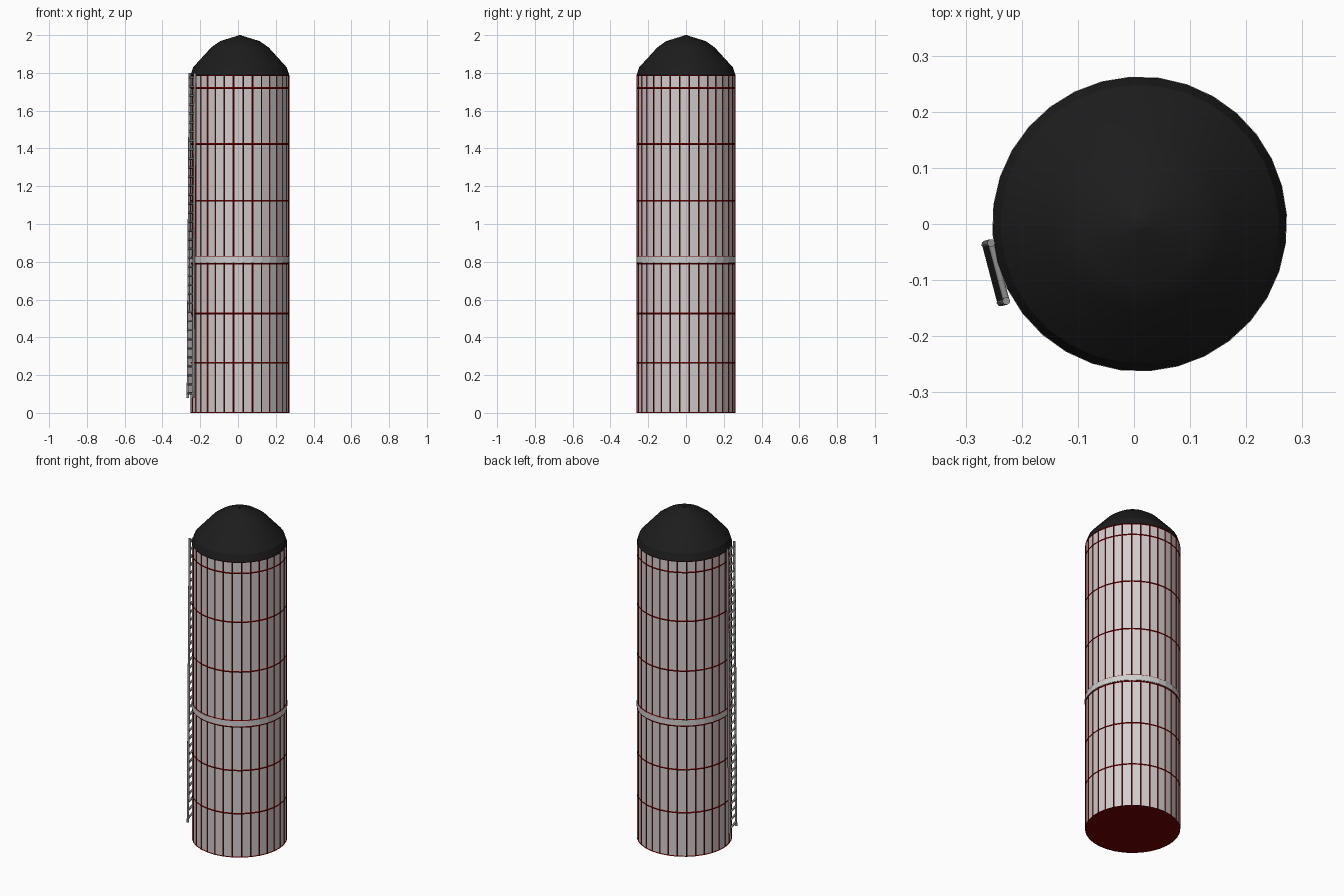
import bpy, bmesh, math
from mathutils import Vector

cube = bpy.data.objects.get("Cube")
if cube:
    bpy.data.objects.remove(cube, do_unlink=True)

CX = 0.01      # silo axis
R = 0.262      # wall radius over the seams
SIDES = 32


def material(name, rgb):
    m = bpy.data.materials.new(name)
    m.use_nodes = True
    m.diffuse_color = (*rgb, 1)
    bsdf = next(n for n in m.node_tree.nodes if n.type == 'BSDF_PRINCIPLED')
    bsdf.inputs["Base Color"].default_value = (*rgb, 1)
    return m


panel_grey = material("panel grey", (0.62, 0.62, 0.62))
seam_red = material("seam dark red", (0.17, 0.0, 0.0))
dome_black = material("dome black", (0.012, 0.012, 0.012))
ladder_grey = material("ladder grey", (0.28, 0.28, 0.28))


def finish(name, bm, mats, smooth=None):
    bmesh.ops.recalc_face_normals(bm, faces=bm.faces)
    mesh = bpy.data.meshes.new(name)
    bm.to_mesh(mesh)
    bm.free()
    ob = bpy.data.objects.new(name, mesh)
    bpy.context.collection.objects.link(ob)
    for m in mats:
        mesh.materials.append(m)
    if smooth:
        bpy.ops.object.select_all(action='DESELECT')
        ob.select_set(True)
        bpy.context.view_layer.objects.active = ob
        bpy.ops.object.shade_smooth_by_angle(angle=math.radians(smooth))


def lathe(profile):
    """Revolve (radius, height) points about the silo axis; return bmesh and rings."""
    bm = bmesh.new()
    angles = [(i + 0.33) * math.tau / SIDES for i in range(SIDES)]
    rings = [[bm.verts.new((CX + r * math.cos(a), r * math.sin(a), z)) for a in angles]
             for r, z in profile]
    for low, high in zip(rings, rings[1:]):
        for i in range(SIDES):
            j = (i + 1) % SIDES
            bm.faces.new((low[i], low[j], high[j], high[i]))
    bm.normal_update()
    return bm, rings


# Wall: every panel is sunk slightly, leaving raised red seams around it
levels = (0, 0.265, 0.526, 0.79, 0.827, 1.123, 1.424, 1.72, 1.788)
bm, rings = lathe([(R, z) for z in levels])
panels = list(bm.faces)
bmesh.ops.inset_individual(bm, faces=panels, thickness=0.0045, depth=-0.003,
                           use_even_offset=True)
for f in bm.faces:
    f.material_index = 1
for f in panels:
    f.material_index = 0
bm.faces.new(rings[0]).material_index = 1
finish("silo_wall", bm, [panel_grey, seam_red])

# Plain belt around the middle, covering the seams behind it
bm, rings = lathe([(R - 0.002, 0.795), (R + 0.001, 0.795),
                   (R + 0.001, 0.827), (R - 0.002, 0.827)])
finish("middle_belt", bm, [panel_grey])

# Domed roof
bm, rings = lathe([(R, 1.788), (0.248, 1.83), (0.152, 1.935),
                   (0.105, 1.968), (0.008, 1.998), (0.008, 2.0)])
bm.faces.new(rings[0])
bm.faces.new(rings[-1])
finish("dome_roof", bm, [dome_black], 20)


def rod(bm, a, b, radius):
    turn = (b - a).to_track_quat('Z', 'Y').to_matrix().to_4x4()
    turn.translation = (a + b) / 2
    bmesh.ops.create_cone(bm, cap_ends=True, segments=8, radius1=radius,
                          radius2=radius, depth=(b - a).length, matrix=turn)


# Ladder leaning slightly, its foot further from the wall than its top
bm = bmesh.new()
lean = Vector((-0.0105, -0.0025, 0))
near_top = Vector((-0.2545, -0.034, 1.8))
far_top = Vector((-0.2275, -0.137, 1.8))
drop = lean - Vector((0, 0, 1.72))
for top in (near_top, far_top):
    rod(bm, top, top + drop, 0.007)
rungs = 36
for i in range(rungs):
    step = drop * ((i + 0.5) / rungs)
    rod(bm, near_top + step, far_top + step, 0.006)
finish("ladder", bm, [ladder_grey], 50)
